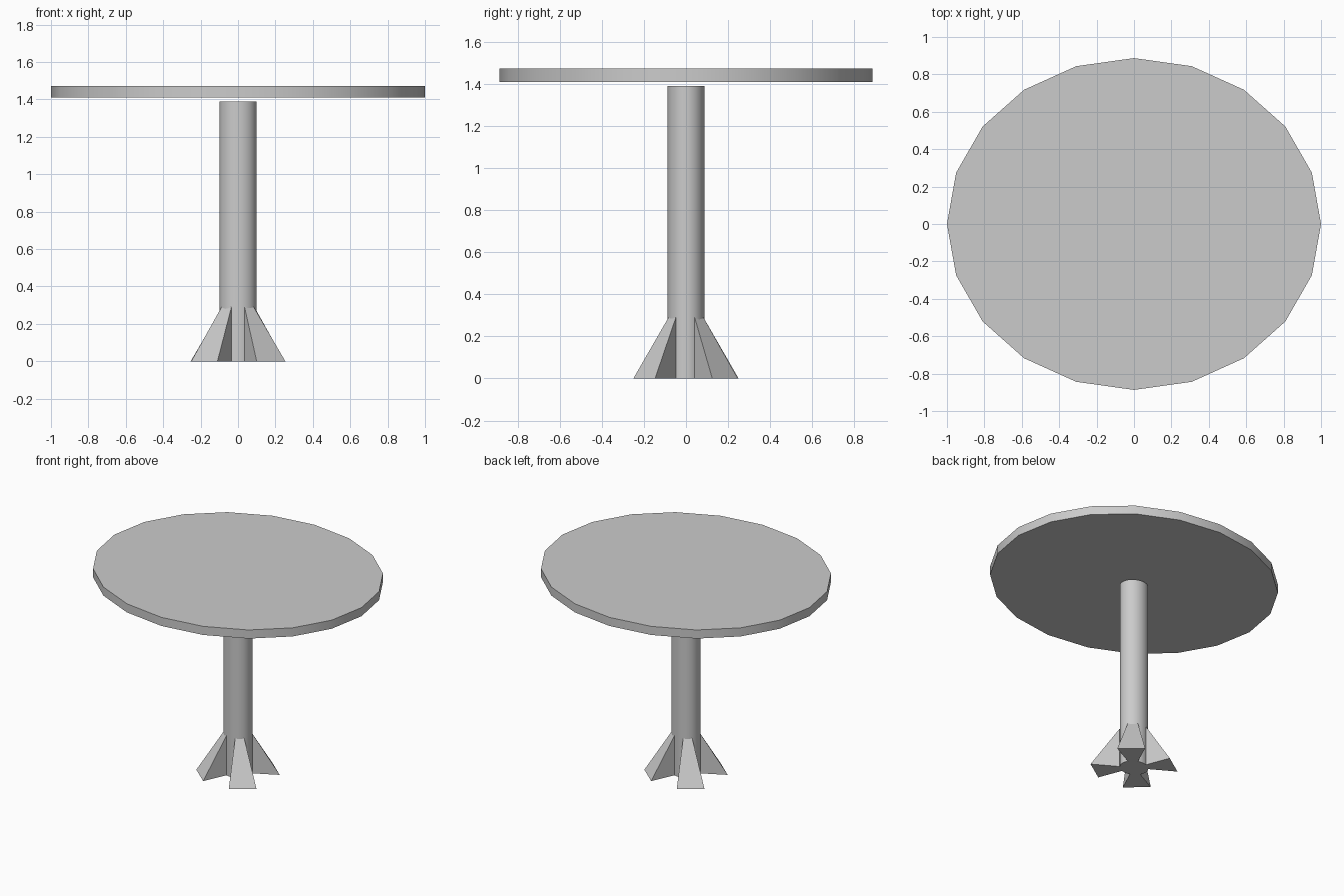
import bpy, bmesh, math

if "Cube" in bpy.data.objects:
    bpy.data.objects.remove(bpy.data.objects["Cube"])

SQUASH = 0.887  # the whole model is slightly oval in y


def cylinder(name, sides, radius, z0, z1):
    bpy.ops.mesh.primitive_cylinder_add(vertices=sides, radius=radius, depth=z1 - z0,
                                        location=(0, 0, (z0 + z1) / 2),
                                        rotation=(0, 0, math.pi / 2))
    ob = bpy.context.object
    ob.name = name
    bpy.ops.object.transform_apply(rotation=True)
    ob.scale.y = SQUASH
    bpy.ops.object.transform_apply(location=False, rotation=False, scale=True)
    bpy.ops.object.shade_smooth_by_angle(angle=math.radians(30))
    return ob


def foot(name, inner, outer, sign):
    """Wedge: upright inner face on the column, sloping to a wide outer edge."""
    bm = bmesh.new()
    low_in = [bm.verts.new((sign * x, sign * y, 0)) for x, y in inner]
    top = [bm.verts.new((sign * x, sign * y, 0.29)) for x, y in inner]
    low_out = [bm.verts.new((sign * x, sign * y, 0)) for x, y in outer]
    bm.faces.new((low_in[0], low_in[1], low_out[1], low_out[0]))
    bm.faces.new((low_in[0], top[0], top[1], low_in[1]))
    bm.faces.new((top[0], low_out[0], low_out[1], top[1]))
    for i in (0, 1):
        bm.faces.new((low_in[i], low_out[i], top[i]))
    bmesh.ops.recalc_face_normals(bm, faces=bm.faces)
    mesh = bpy.data.meshes.new(name)
    bm.to_mesh(mesh)
    bm.free()
    bpy.context.collection.objects.link(bpy.data.objects.new(name, mesh))


# Table top and column
cylinder("table_top", 20, 1.0, 1.41, 1.473)
cylinder("column", 32, 0.099, 0.0, 1.39)

# Four feet: two wedges, each repeated half a turn round
right_in, right_out = [(0.035, -0.083), (0.084, -0.048)], [(0.10, -0.25), (0.253, -0.147)]
left_in, left_out = [(-0.035, -0.083), (-0.088, -0.041)], [(-0.11, -0.246), (-0.25, -0.125)]
foot("foot_front_right", right_in, right_out, 1)
foot("foot_back_left", right_in, right_out, -1)
foot("foot_front_left", left_in, left_out, 1)
foot("foot_back_right", left_in, left_out, -1)
